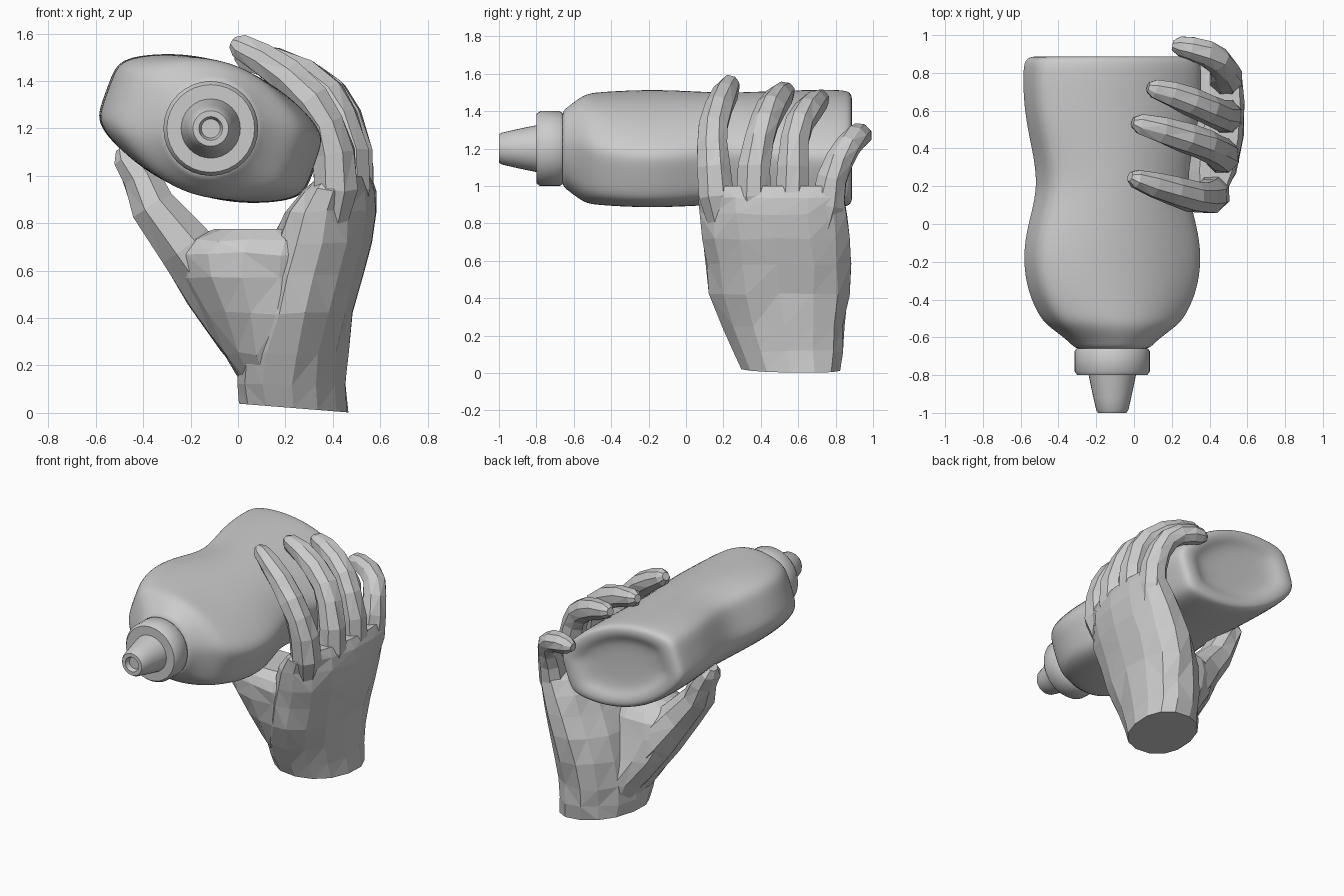
import bpy, bmesh, math, random
from mathutils import Vector

random.seed(4)
old = bpy.data.objects.get("Cube")
if old:
    bpy.data.objects.remove(old, do_unlink=True)

clay = bpy.data.materials.new("clay_grey")
clay.use_nodes = True
GREY = (0.6, 0.6, 0.6, 1)
clay.diffuse_color = GREY
clay.node_tree.nodes["Principled BSDF"].inputs["Base Color"].default_value = GREY


def loft(name, rings, jitter=0.0, triangles=False):
    """Skin a list of equal-sized point rings and cap both ends."""
    bm = bmesh.new()
    rows = [[bm.verts.new(p) for p in ring] for ring in rings]
    n = len(rows[0])
    for a, b in zip(rows, rows[1:]):
        for i in range(n):
            j = (i + 1) % n
            bm.faces.new((a[i], a[j], b[j], b[i]))
    bm.faces.new(rows[0])
    bm.faces.new(rows[-1])
    for row in rows[1:-1]:
        for v in row:
            v.co += Vector([random.uniform(-jitter, jitter) for _ in range(3)])
    if triangles:
        bmesh.ops.triangulate(bm, faces=[f for f in bm.faces if len(f.verts) == 4])
    bmesh.ops.recalc_face_normals(bm, faces=bm.faces)
    mesh = bpy.data.meshes.new(name)
    bm.to_mesh(mesh)
    bm.free()
    mesh.materials.append(clay)
    ob = bpy.data.objects.new(name, mesh)
    bpy.context.collection.objects.link(ob)
    return ob


def tube(name, path, widen=1.0, sides=8):
    """Low-poly limb along (x, y, z, radius) stations with a blunt tip."""
    pts = [Vector(p[:3]) for p in path]
    radii = [p[3] for p in path]
    end = (pts[-1] - pts[-2]).normalized()
    pts.append(pts[-1] + end * radii[-1] * 0.7)
    radii.append(radii[-1] * 0.5)
    rings = []
    for i, (p, r) in enumerate(zip(pts, radii)):
        d = (pts[min(i + 1, len(pts) - 1)] - pts[max(i - 1, 0)]).normalized()
        side = Vector((0, 1, 0))
        side = (side - d * side.dot(d)).normalized()
        up = d.cross(side)
        turns = [math.tau * (k + 0.5) / sides for k in range(sides)]
        rings.append([p + side * math.cos(t) * r * widen + up * math.sin(t) * r
                      for t in turns])
    return loft(name, rings, 0.004, True)


def slab(name, levels, sides=14):
    """Faceted oval slab from (z, x0, x1, y0, y1, lean) levels; lean skews x along y."""
    rings = []
    for z, x0, x1, y0, y1, lean in levels:
        ring = []
        for k in range(sides):
            t = math.tau * k / sides
            c, s = math.cos(t), math.sin(t)
            x = (x0 + x1) / 2 + (x1 - x0) / 2 * math.copysign(abs(c) ** .9, c) + lean * s
            y = (y0 + y1) / 2 + (y1 - y0) / 2 * math.copysign(abs(s) ** .9, s)
            ring.append((x, y, z + ((.24 - x) * .08 if z < .05 else 0)))
        rings.append(ring)
    return loft(name, rings, 0.008, True)


# Bottle body: flattened lens section, tilted, blending to round at the neck
CX, CZ, TILT = -0.115, 1.2, math.radians(-20)
QUARTER = [(1, 0), (1, .3), (.97, .47), (.85, .64), (.55, .86), (.25, .97), (0, 1)]


def section(y, w, h, roundness):
    quarter = []
    for u, v in QUARTER:
        length = math.hypot(u, v)
        k = 1 + (1 / length - 1) * roundness
        quarter.append((u * k, v * k))
    half = quarter + [(-u, v) for u, v in quarter[-2::-1]]
    full = half + [(u, -v) for u, v in half[-2:0:-1]]
    c, s = math.cos(TILT), math.sin(TILT)
    return [(CX + u * w * c - v * h * s, y, CZ + u * w * s + v * h * c)
            for u, v in full]


STATIONS = [
    (-.67, .19, .2, 1), (-.64, .21, .22, 1), (-.58, .28, .265, .6),
    (-.53, .345, .288, .2), (-.47, .39, .288, .05), (-.35, .445, .285, 0),
    (-.2, .47, .285, 0), (-.05, .455, .285, 0), (.1, .41, .285, 0), (.23, .39, .285, 0),
    (.38, .415, .285, 0), (.55, .455, .285, 0), (.7, .47, .285, 0), (.83, .47, .285, 0),
    (.88, .455, .275, 0), (.89, .4, .24, .1), (.88, .35, .2, .3),
    (.85, .29, .16, .4), (.845, .12, .06, .5)]
body = loft("bottle_body", [section(*s) for s in STATIONS])
sub = body.modifiers.new("smooth", "SUBSURF")
sub.levels = sub.render_levels = 2
body.data.polygons.foreach_set("use_smooth", [True] * len(body.data.polygons))

# Collar and hollow nozzle, turned around the bottle axis
PROFILE = [(.17, -.6), (.17, -.66), (.19, -.66), (.2, -.675), (.2, -.78),
           (.185, -.8), (.125, -.8), (.115, -.85), (.1, -.92), (.085, -.985),
           (.075, -1), (.05, -1), (.04, -.97)]
turned = []
for r, y in PROFILE:
    turned.append([(CX + r * math.cos(math.tau * k / 32), y,
                    CZ + r * math.sin(math.tau * k / 32)) for k in range(32)])
cap = loft("bottle_nozzle", turned)
bpy.ops.object.select_all(action="DESELECT")
cap.select_set(True)
bpy.context.view_layer.objects.active = cap
bpy.ops.object.shade_smooth_by_angle(angle=math.radians(40))

# Wrist and palm, skewed so the index side sits further in than the little finger
slab("wrist_and_palm", [
    (.02, .01, .46, .29, .83, .06), (.12, .0, .45, .25, .84, .06),
    (.25, .0, .46, .19, .85, .05), (.42, .04, .49, .12, .88, .04),
    (.58, .08, .53, .1, .89, .04), (.72, .14, .565, .075, .88, .05),
    (.85, .2, .58, .06, .87, .06), (.94, .28, .575, .06, .86, .06),
    (1.0, .36, .55, .1, .8, .05)])

# Fleshy thumb base filling the span between palm and thumb
slab("thumb_base", [
    (.08, .04, .3, .3, .72, 0), (.25, -.06, .32, .21, .7, 0),
    (.42, -.18, .34, .14, .64, -.04), (.57, -.26, .36, .11, .6, -.05),
    (.67, -.27, .37, .1, .57, -.05), (.73, -.22, .36, .12, .53, -.05),
    (.775, -.1, .26, .18, .46, -.03)])
tube("thumb", [(.17, .5, .14, .12), (.06, .46, .33, .16), (-.09, .41, .53, .15),
               (-.23, .37, .71, .125), (-.36, .37, .87, .1),
               (-.41, .39, .99, .083), (-.465, .4, 1.08, .065)], 1.25)

# Fingers wrapping over the bottle
FINGERS = {
    "index_finger": [(.39, .19, .78, .07), (.41, .16, .95, .1), (.405, .15, 1.1, .095),
                     (.37, .14, 1.22, .085), (.31, .145, 1.32, .083),
                     (.21, .175, 1.42, .08), (.1, .21, 1.495, .07), (.01, .24, 1.545, .054)],
    "middle_finger": [(.45, .37, .78, .07), (.465, .36, .95, .1), (.465, .365, 1.1, .092),
                      (.425, .39, 1.25, .083), (.375, .42, 1.34, .082), (.28, .455, 1.42, .08),
                      (.15, .5, 1.475, .073), (.03, .53, 1.505, .056)],
    "ring_finger": [(.47, .57, .78, .07), (.485, .57, .95, .095), (.485, .57, 1.1, .088),
                    (.445, .58, 1.25, .081), (.39, .61, 1.34, .08), (.3, .65, 1.405, .077),
                    (.2, .69, 1.445, .07), (.11, .715, 1.465, .055)],
    "little_finger": [(.47, .71, .7, .07), (.485, .755, .9, .095), (.49, .78, 1.04, .085),
                      (.475, .82, 1.14, .076), (.44, .87, 1.215, .072), (.38, .905, 1.255, .07),
                      (.3, .93, 1.275, .065), (.24, .94, 1.275, .053)],
}
for name, path in FINGERS.items():
    tube(name, path)
